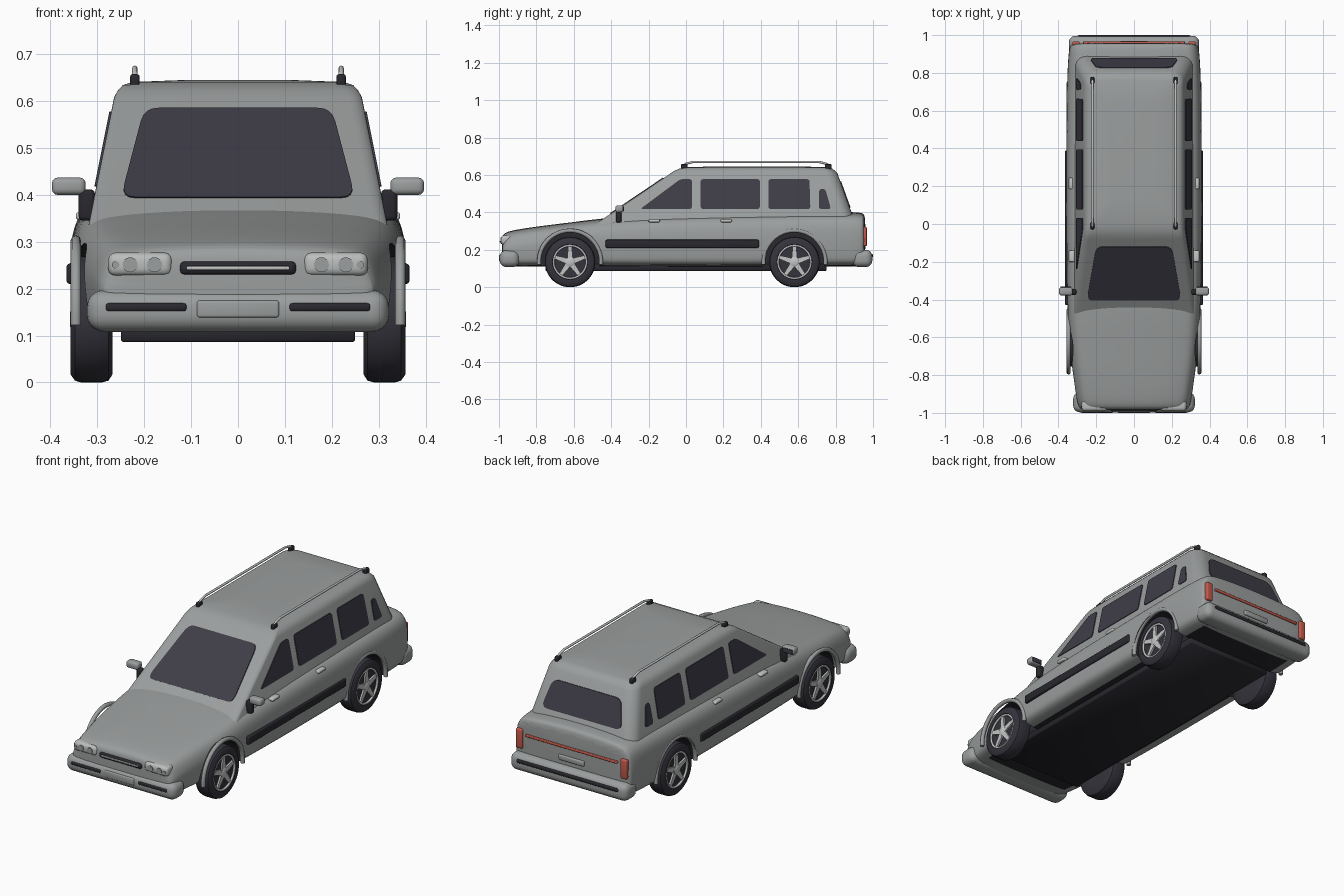
import bpy, bmesh, math
from mathutils import Vector

if "Cube" in bpy.data.objects:
    bpy.data.objects.remove(bpy.data.objects["Cube"])


def material(name, rgb):
    m = bpy.data.materials.new(name)
    m.diffuse_color = (*rgb, 1)
    m.use_nodes = True
    m.node_tree.nodes["Principled BSDF"].inputs["Base Color"].default_value = m.diffuse_color
    return m


PAINT = material("grey_paint", (0.33, 0.345, 0.345))
GLASS = material("dark_glass", (0.05, 0.047, 0.065))
RUBBER = material("tyre_rubber", (0.035, 0.033, 0.045))
TRIM = material("black_trim", (0.022, 0.021, 0.028))
METAL = material("bright_metal", (0.55, 0.56, 0.56))
LENS = material("lamp_lens", (0.5, 0.51, 0.51))
RED = material("red_lamp", (0.55, 0.1, 0.07))


def smooth(ob, angle=35):
    bpy.ops.object.select_all(action='DESELECT')
    ob.select_set(True)
    bpy.context.view_layer.objects.active = ob
    bpy.ops.object.shade_smooth_by_angle(angle=math.radians(angle))


def finish(name, bm, mat, angle=35):
    bmesh.ops.recalc_face_normals(bm, faces=bm.faces)
    me = bpy.data.meshes.new(name)
    bm.to_mesh(me)
    bm.free()
    ob = bpy.data.objects.new(name, me)
    bpy.context.collection.objects.link(ob)
    me.materials.append(mat)
    smooth(ob, angle)
    return ob


def loft(name, rings, mat):
    """Skin closed rings of equal length and cap both ends."""
    bm = bmesh.new()
    vs = [[bm.verts.new(p) for p in r] for r in rings]
    n = len(vs[0])
    for a, b in zip(vs, vs[1:]):
        for i in range(n):
            j = (i + 1) % n
            bm.faces.new((a[i], a[j], b[j], b[i]))
    bm.faces.new(vs[0])
    bm.faces.new(vs[-1])
    return finish(name, bm, mat)


def prism(name, pts, vec, mat):
    bm = bmesh.new()
    f = bm.faces.new([bm.verts.new(p) for p in pts])
    ext = bmesh.ops.extrude_face_region(bm, geom=[f], use_keep_orig=True)
    bmesh.ops.translate(bm, vec=vec, verts=[v for v in ext["geom"] if isinstance(v, bmesh.types.BMVert)])
    return finish(name, bm, mat)


def rbox(name, lo, hi, mat, bevel=0.01, seg=3):
    lo, hi = Vector(lo), Vector(hi)
    bm = bmesh.new()
    bmesh.ops.create_cube(bm, size=1)
    for v in bm.verts:
        v.co = (lo + hi) / 2 + v.co * (hi - lo)
    if bevel:
        bevel = min(bevel, min(hi - lo) * 0.47)
        bmesh.ops.bevel(bm, geom=bm.edges[:], offset=bevel, segments=seg, profile=0.5, affect='EDGES')
    return finish(name, bm, mat, 50)


def side_box(name, s, lo, hi, mat, bevel=0.01):
    xs = sorted((s * lo[0], s * hi[0]))
    return rbox(name, (xs[0], *lo[1:]), (xs[1], *hi[1:]), mat, bevel)


def tube(name, pts, radius, mat):
    cu = bpy.data.curves.new(name, 'CURVE')
    cu.dimensions = '3D'
    cu.bevel_depth, cu.bevel_resolution, cu.use_fill_caps = radius, 2, True
    sp = cu.splines.new('POLY')
    sp.points.add(len(pts) - 1)
    for p, co in zip(sp.points, pts):
        p.co = (*co, 1)
    ob = bpy.data.objects.new(name, cu)
    bpy.context.collection.objects.link(ob)
    cu.materials.append(mat)
    bpy.ops.object.select_all(action='DESELECT')
    ob.select_set(True)
    bpy.context.view_layer.objects.active = ob
    bpy.ops.object.convert(target='MESH')
    smooth(bpy.context.view_layer.objects.active, 50)


def rounded(poly, r):
    """Round the corners of a 2D polygon."""
    out = []
    for i, p in enumerate(poly):
        p = Vector(p)
        a, b = Vector(poly[i - 1]) - p, Vector(poly[(i + 1) % len(poly)]) - p
        a = p + a.normalized() * min(r, a.length * 0.45)
        b = p + b.normalized() * min(r, b.length * 0.45)
        for k in range(5):
            t = k / 4
            out.append(a * (1 - t) ** 2 + p * 2 * t * (1 - t) + b * t * t)
    return out


def circle(x, y, z, r, n=40):
    return [(x, y + r * math.cos(2 * math.pi * i / n), z + r * math.sin(2 * math.pi * i / n)) for i in range(n)]


# Lower body: sections along the length (y, half width, bottom, top)
STATIONS = [(-0.985, 0.27, 0.13, 0.265), (-0.975, 0.29, 0.115, 0.288), (-0.945, 0.303, 0.11, 0.302),
            (-0.85, 0.316, 0.11, 0.318), (-0.74, 0.332, 0.11, 0.333), (-0.6, 0.346, 0.11, 0.349),
            (-0.42, 0.355, 0.11, 0.374), (-0.1, 0.36, 0.108, 0.388), (0.4, 0.36, 0.108, 0.397),
            (0.75, 0.357, 0.11, 0.403), (0.9, 0.349, 0.11, 0.403), (0.945, 0.341, 0.115, 0.398),
            (0.96, 0.328, 0.13, 0.385)]
rings = []
for y, w, zb, zt in STATIONS:
    half = [(0, zt), (0.45, zt - 0.003), (0.78, zt - 0.012), (0.88, zt - 0.022), (0.945, zt - 0.043),
            (0.985, zt - 0.075), (1, (zb + zt) / 2), (0.985, zb + 0.035), (0.94, zb), (0, zb)]
    rings.append([(f * w, y, z) for f, z in half] + [(-f * w, y, z) for f, z in half[8:0:-1]])
body = loft("lower_body", rings, PAINT)
body.data.materials.append(TRIM)
for p in body.data.polygons:
    if abs(p.normal.z) > 0.9 and p.center.z < 0.125 and -0.85 < p.center.y < 0.92:
        p.material_index = 1
body.modifiers.new("round", 'SUBSURF').levels = 2

# Wheel arch cut-outs
AXLES = (-0.62, 0.58)
cutters = []
for y in AXLES:
    for s in (-1, 1):
        c = loft("arch_cutter", [circle(s * x, y, 0.137, 0.16, 48) for x in (0.24, 0.5)], PAINT)
        c.data.materials.append(TRIM)
        for p in c.data.polygons:
            p.material_index = 1
        c.hide_render = True
        cutters.append(c)
        b = body.modifiers.new("arch", 'BOOLEAN')
        b.object, b.operation, b.solver = c, 'DIFFERENCE', 'EXACT'
bpy.context.view_layer.objects.active = body
for m in [m.name for m in body.modifiers]:
    bpy.ops.object.modifier_apply(modifier=m)
smooth(body, 40)
for c in cutters:
    bpy.data.objects.remove(c)


# Cabin: rounded plan outlines stacked in height
def half_w(z): return 0.31 - (z - 0.38) * 0.2
def front_y(z): return -0.4 + (z - 0.395) * 1.486
def rear_y(z): return 0.885 - (z - 0.4) * 0.36


levels = [(z, half_w(z), front_y(z), rear_y(z)) for z in (0.33, 0.608)]
levels += [(0.622, 0.257, -0.064, 0.797), (0.634, 0.246, -0.035, 0.783), (0.641, 0.225, -0.005, 0.76),
           (0.645, 0.12, 0.12, 0.64)]
rings = []
for z, w, yf, yr in levels:
    ring = []
    for cx, cy, r, a0 in ((w, yr, 0.06, 0), (-w, yr, 0.06, 90), (-w, yf, 0.028, 180), (w, yf, 0.028, 270)):
        cx -= math.copysign(r, cx)
        cy += r if a0 >= 180 else -r
        for k in range(7):
            a = math.radians(a0 + 15 * k)
            ring.append((cx + r * math.cos(a), cy + r * math.sin(a), z))
    rings.append(ring)
loft("cabin", rings, PAINT)

# Windscreen and rear window
scr = rounded([(-0.25, 0.393), (0.25, 0.393), (0.2, 0.583), (-0.2, 0.583)], 0.03)
prism("windscreen", [(x, front_y(z) + 0.002, z) for x, z in scr], (0, -0.005, 0.003), GLASS)
scr = rounded([(-0.235, 0.425), (0.235, 0.425), (0.2, 0.565), (-0.2, 0.565)], 0.035)
prism("rear_window", [(x, rear_y(z) - 0.002, z) for x, z in scr], (0, 0.006, 0.001), GLASS)

SIDE_WINDOWS = {"front_side_window": [(-0.245, 0.418), (0.033, 0.418), (0.033, 0.578), (-0.03, 0.578)],
                "middle_side_window": [(0.078, 0.418), (0.395, 0.418), (0.395, 0.578), (0.078, 0.578)],
                "rear_side_window": [(0.44, 0.418), (0.665, 0.418), (0.66, 0.578), (0.44, 0.578)],
                "quarter_window": [(0.71, 0.418), (0.775, 0.418), (0.745, 0.525), (0.712, 0.525)]}

for s in (-1, 1):
    for name, poly in SIDE_WINDOWS.items():
        prism(name, [(s * (half_w(z) - 0.002), y, z) for y, z in rounded(poly, 0.016)], (s * 0.006, 0, 0), GLASS)

    # Wheels: tyre, rim ring, spokes and hub
    for y in AXLES:
        prof = [(0.268, 0.07), (0.268, 0.118), (0.276, 0.131), (0.29, 0.135), (0.335, 0.135), (0.348, 0.131),
                (0.357, 0.118), (0.357, 0.094), (0.344, 0.088)]
        loft("tyre", [circle(s * x, y, 0.135, r, 48) for x, r in prof], RUBBER)
        tube("rim_ring", circle(s * 0.351, y, 0.135, 0.088) + circle(s * 0.351, y, 0.135, 0.088)[:1], 0.006, METAL)
        loft("hub", [circle(s * x, y, 0.135, r, 20) for x, r in ((0.34, 0.024), (0.354, 0.024), (0.358, 0.016))], METAL)
        for k in range(5):
            a = math.radians(90 + 72 * k)
            d, t = Vector((0, math.cos(a), math.sin(a))), Vector((0, -math.sin(a), math.cos(a)))
            c = Vector((s * 0.34, y, 0.135))
            prism("spoke", [c + d * u + t * v for u, v in ((0.01, -0.016), (0.088, -0.009), (0.088, 0.009), (0.01, 0.016))],
                  (s * 0.013, 0, 0), METAL)
        # Arch lip
        arc = [math.radians(-5 + 190 * k / 24) for k in range(25)]
        tube("arch_lip", [(s * 0.346, y + 0.166 * math.cos(a), 0.137 + 0.166 * math.sin(a)) for a in arc], 0.011, PAINT)

    # Side moulding, handles, mirrors
    side_box("side_moulding", s, (0.34, -0.43, 0.21), (0.366, 0.39, 0.254), TRIM, 0.008)
    for y in (-0.17, 0.215):
        side_box("door_handle", s, (0.315, y - 0.03, 0.347), (0.346, y + 0.03, 0.363), METAL, 0.006)
    side_box("mirror_arm", s, (0.305, -0.375, 0.345), (0.34, -0.345, 0.412), TRIM, 0.01)
    side_box("mirror_housing", s, (0.325, -0.378, 0.4), (0.397, -0.335, 0.437), PAINT, 0.012)
    side_box("mirror_glass", s, (0.333, -0.337, 0.406), (0.39, -0.332, 0.431), GLASS, 0.002)

    # Roof rails with feet
    rail = [(-0.015, 0.65), (0.0, 0.66), (0.04, 0.67), (0.71, 0.67), (0.75, 0.66), (0.765, 0.65)]
    tube("roof_rail", [(s * 0.22, y, z) for y, z in rail], 0.006, METAL)
    for y in (-0.01, 0.76):
        side_box("rail_foot", s, (0.21, y - 0.018, 0.63), (0.23, y + 0.018, 0.658), TRIM, 0.006)

    # Headlamps, bumper inserts and tail lamps
    side_box("headlamp", s, (0.14, -0.99, 0.227), (0.277, -0.93, 0.277), LENS, 0.016)
    for x, r in ((0.178, 0.016), (0.23, 0.016), (0.261, 0.008)):
        ring = [(s * x + r * math.cos(math.pi * k / 8), -0.989, 0.251 + r * math.sin(math.pi * k / 8)) for k in range(16)]
        prism("headlamp_bulb", ring, (0, -0.004, 0), PAINT)
    side_box("bumper_insert", s, (0.108, -1.0, 0.15), (0.284, -0.98, 0.17), TRIM, 0.008)
    side_box("tail_lamp", s, (0.288, 0.93, 0.22), (0.326, 0.967, 0.322), RED, 0.007)

# Front end
rbox("front_bumper", (-0.322, -0.997, 0.108), (0.322, -0.89, 0.197), PAINT, 0.036, 5)
rbox("front_plate", (-0.088, -1.0, 0.138), (0.088, -0.98, 0.175), PAINT, 0.006)
rbox("grille", (-0.125, -0.992, 0.229), (0.125, -0.96, 0.259), TRIM, 0.012)
rbox("grille_bar", (-0.11, -0.997, 0.24), (0.11, -0.98, 0.248), METAL, 0.003)

# Rear end
rbox("rear_bumper", (-0.345, 0.89, 0.108), (0.345, 0.996, 0.2), PAINT, 0.034, 5)
rbox("rear_bumper_insert", (-0.3, 0.98, 0.157), (0.3, 1.0, 0.178), TRIM, 0.008)
rbox("tail_stripe", (-0.27, 0.94, 0.29), (0.27, 0.967, 0.303), RED, 0.004)
rbox("tailgate_handle", (-0.075, 0.94, 0.222), (0.075, 0.968, 0.25), PAINT, 0.006)

# Underbody
rbox("underbody", (-0.25, -0.75, 0.086), (0.25, 0.75, 0.125), TRIM, 0.004, 1)
